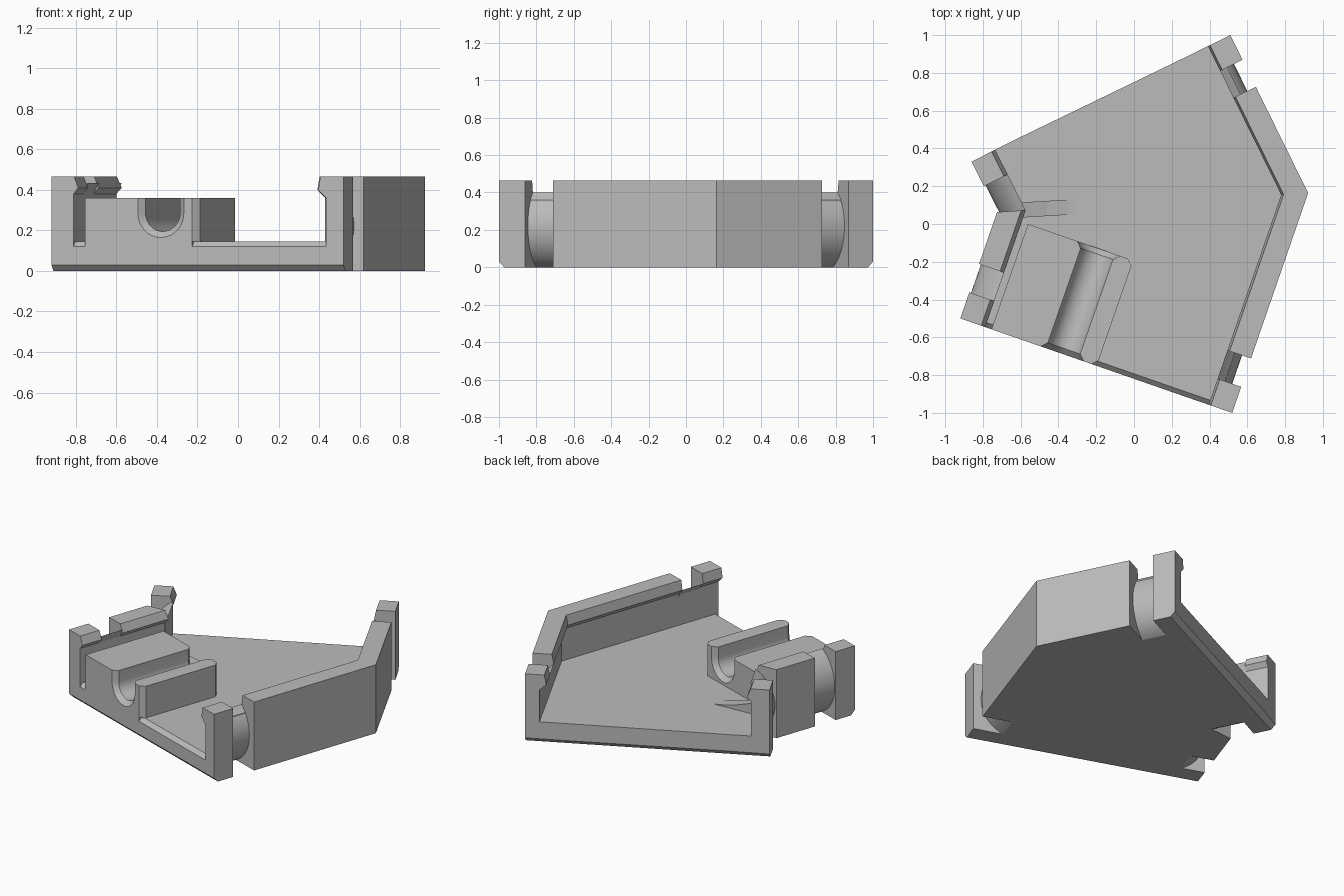
import bpy, bmesh, math
from mathutils import Vector as V

if "Cube" in bpy.data.objects:
    bpy.data.objects.remove(bpy.data.objects["Cube"])

grey = bpy.data.materials.new("plain grey")
grey.diffuse_color = (0.5, 0.5, 0.5, 1)
grey.use_nodes = True
grey.node_tree.nodes["Principled BSDF"].inputs["Base Color"].default_value = grey.diffuse_color

FLOOR, TOP, BAND = 0.145, 0.465, 0.25
POST, NOTCH_END = 0.146, 0.305


def loft(name, sections, smooth=False):
    """Closed solid through matching cross-sections."""
    bm = bmesh.new()
    rings = [[bm.verts.new(p) for p in s] for s in sections]
    n = len(rings[0])
    for a, b in zip(rings, rings[1:]):
        for i in range(n):
            j = (i + 1) % n
            bm.faces.new((a[i], a[j], b[j], b[i]))
    bm.faces.new(rings[0])
    bm.faces.new(rings[-1][::-1])
    bmesh.ops.recalc_face_normals(bm, faces=bm.faces)
    me = bpy.data.meshes.new(name)
    bm.to_mesh(me)
    bm.free()
    me.materials.append(grey)
    ob = bpy.data.objects.new(name, me)
    bpy.context.collection.objects.link(ob)
    if smooth:
        bpy.ops.object.select_all(action='DESELECT')
        bpy.context.view_layer.objects.active = ob
        ob.select_set(True)
        bpy.ops.object.shade_smooth_by_angle(angle=math.radians(25))
    return ob


def cut(ob, cutters):
    for c in cutters:
        c.hide_render = True
        c.hide_set(True)
        m = ob.modifiers.new("chamfer", 'BOOLEAN')
        m.operation, m.solver, m.object = 'DIFFERENCE', 'EXACT', c


# Plan corners: front, elbow, back for each wall
left = [V((-0.92, -0.5)), V((-0.725, 0.063)), V((-0.86, 0.33))]
right = [V((0.52, -1.0)), V((0.922, 0.164)), V((0.51, 1.0))]


def wall_plan(path, side):
    """Returns functions giving plan points at an inward offset."""
    d0 = (path[1] - path[0]).normalized()
    d1 = (path[2] - path[1]).normalized()
    n0 = V((d0.y, -d0.x)) * side
    n1 = V((d1.y, -d1.x)) * side
    m = (n0 + n1) / (1 + n0.dot(n1))
    front = lambda s: (lambda d: path[0] + d0 * s + n0 * d)
    back = lambda s: (lambda d: path[2] - d1 * s + n1 * d)
    return front, back, (lambda d: path[1] + m * d)


def hook(edge, lip, face, z_lip, z_face):
    """Wall section with an overhanging inner lip."""
    return [(0, 0), (0, TOP), (edge, TOP), (lip, z_lip), (face, z_face),
            (face, FLOOR), (BAND, FLOOR), (BAND, 0)]


def barrel(recess, lip, face, z_face):
    """Notch section bulging outward as a round barrel."""
    r, zc = 0.24, 0.22
    c = recess + r
    a0 = math.asin(-zc / r)
    a1 = math.acos((c - lip) / r)
    arc = [(c - r * math.cos(a0 + (a1 - a0) * i / 20),
            zc + r * math.sin(a0 + (a1 - a0) * i / 20)) for i in range(21)]
    return arc + [(face, z_face), (face, FLOOR), (BAND, FLOOR), (BAND, 0)]


def sweep(name, profile, a, b, smooth=False):
    return loft(name, [[(*f(d), z) for d, z in profile] for f in (a, b)], smooth)


ends = {"front": [], "back": []}
inner = []
for side_name, path, sgn, prof, round_prof in (
        ("left", left, 1, hook(0.118, 0.14, 0.115, 0.41, 0.38),
         barrel(0.01, 0.14, 0.115, 0.38)),
        ("right", right, -1, hook(0.12, 0.132, 0.09, 0.40, 0.36),
         barrel(0.05, 0.132, 0.09, 0.36))):
    front, back, elbow = wall_plan(path, sgn)
    inner.append([front(0)(BAND), elbow(BAND), back(0)(BAND)])
    for end, f in (("front", front), ("back", back)):
        tag = f"{side_name}_{end}"
        # Corner post, barrel notch, then wall up to the elbow
        ends[end].append(sweep(tag + "_post", prof, f(0), f(POST)))
        if tag == "left_back":
            sweep(tag + "_barrel", round_prof, f(POST), elbow, True)
        else:
            sweep(tag + "_barrel", round_prof, f(POST), f(NOTCH_END), True)
            sweep(tag + "_wall", prof, f(NOTCH_END), elbow)

# Floor between the wall feet
outline = inner[0] + inner[1][::-1]
floor = loft("floor", [[(*p, z) for p in outline] for z in (0, FLOOR)])
ends["front"].append(floor)
ends["back"].append(floor)


def along(start, stop):
    """Frame on an open edge: u along it, v inward."""
    u = (stop - start).normalized()
    return u, V((-u.y, u.x))


def edge_cutter(name, origin, u, v, u0, u1, tri):
    return loft(name, [[(*(origin + u * s + v * a), z) for a, z in tri]
                       for s in (u0, u1)])


# Chamfers along the open front and back edges
LOW = [(-0.05, 0.08), (-0.05, -0.05), (0.08, -0.05)]
HIGH = [(-0.03, 0.09), (-0.03, 0.17), (0.05, 0.17)]
u, v = along(left[0], right[0])
ub, vb = along(right[2], left[2])
front_low = edge_cutter("front_low_cutter", left[0], u, v, -0.1, 1.7, LOW)
slot_high = edge_cutter("slot_cutter", left[0], u, v, 0.115, 0.175, HIGH)
front_high = edge_cutter("front_high_cutter", left[0], u, v, 0.735, 1.434, HIGH)
back_low = edge_cutter("back_low_cutter", right[2], ub, vb, -0.1, 1.7, LOW)
for ob in ends["front"]:
    cut(ob, [front_low, slot_high, front_high])
for ob in ends["back"]:
    cut(ob, [back_low])


# Grooved block with flared groove ends
def block_section(dist, r, edge):
    cu, cz, top = 0.571, 0.285, 0.36
    pts = [(0.175, FLOOR), (0.175, top), (cu - r, top)]
    pts += [(cu - r * math.cos(math.pi * i / 20), cz - r * math.sin(math.pi * i / 20))
            for i in range(21)]
    pts += [(cu + r, top), (edge, top), (edge, FLOOR)]
    return [(*(left[0] + u * a + v * dist), z) for a, z in pts]


loft("grooved_block", [block_section(0, 0.12, 0.735), block_section(0.03, 0.09, 0.765),
                       block_section(0.56, 0.09, 0.765), block_section(0.59, 0.12, 0.735)],
     True)

# Small ramp running down from the left elbow
ramp = [(-0.63, 0.14), (-0.63, 0.235), (-0.57, 0.215), (-0.46, 0.177),
        (-0.35, 0.152), (-0.30, 0.146), (-0.30, 0.14)]
loft("elbow_ramp", [[(x, y + 0.06 * (x + 0.58), z) for x, z in ramp]
                    for y in (0.035, 0.115)])
